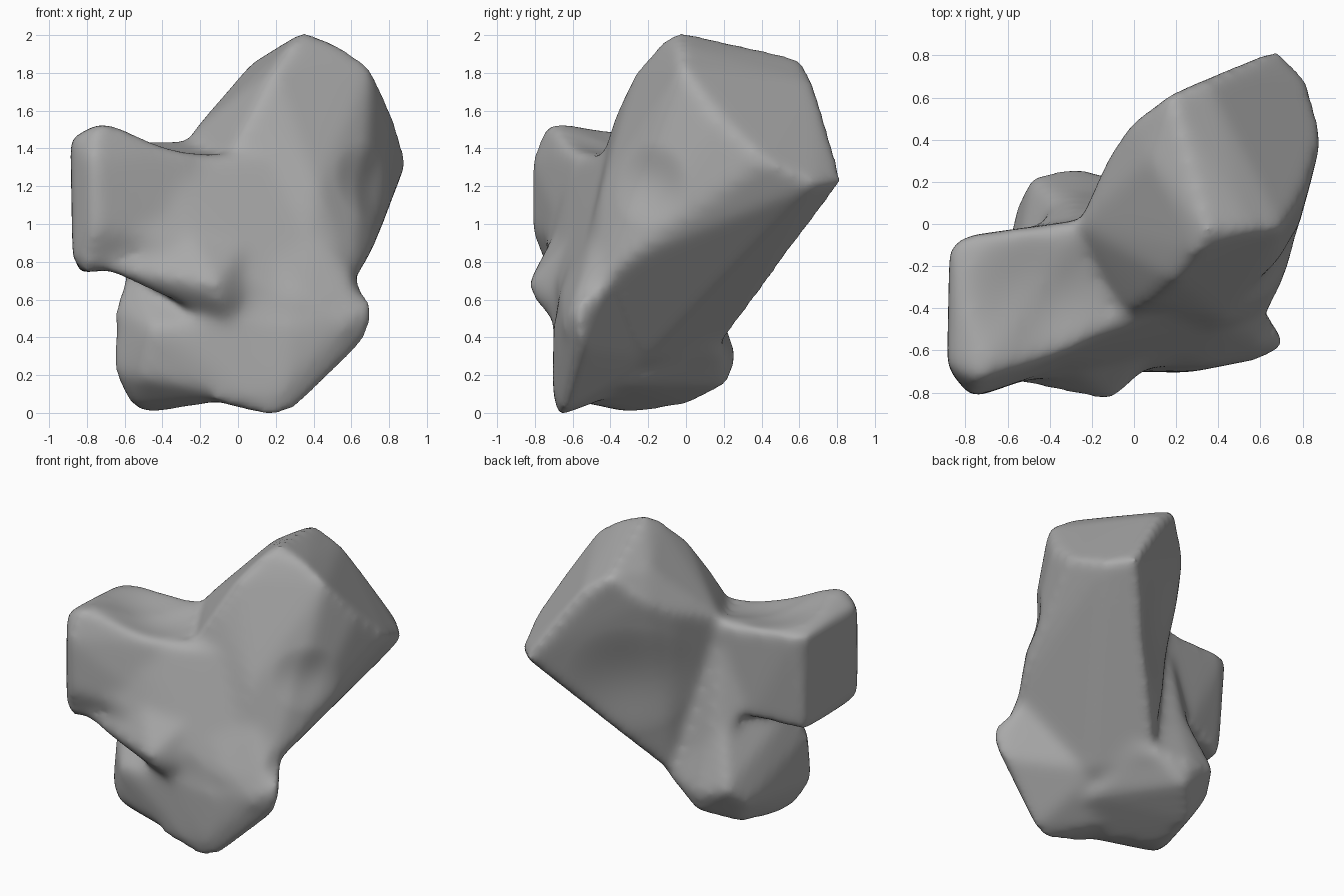
import bpy
import bmesh
from mathutils import Vector

default_cube = bpy.data.objects.get("Cube")
if default_cube:
    bpy.data.objects.remove(default_cube, do_unlink=True)


def add_lobe(builder, corners, swell=.032):
    """Add one convex chunk of stone, swollen a little to allow for wear."""
    points = [Vector(corner) for corner in corners]
    middle = sum(points, Vector()) / len(points)
    verts = [builder.verts.new(point + (point - middle).normalized() * swell)
             for point in points]
    hull = bmesh.ops.convex_hull(builder, input=verts)
    unused = {item for item in hull["geom_interior"] + hull["geom_unused"]
              if isinstance(item, bmesh.types.BMVert)}
    bmesh.ops.delete(builder, geom=list(unused), context="VERTS")


def press_hollow(mesh, centre, radius, push):
    """Press a soft hollow into the stone."""
    for vert in mesh.vertices:
        reach = (vert.co - Vector(centre)).length / radius
        if reach < 1:
            vert.co += Vector(push) * (1 - reach ** 2) ** 2


builder = bmesh.new()

# Tall leaning lobe, rising to the back
add_lobe(builder, [
    (.35, -.03, 2), (.3, -.12, 1.95), (.69, -.02, 1.81), (.54, -.03, 1.92),
    (.2, -.25, 1.8), (.1, -.34, 1.6), (0, -.4, 1.42),
    (.18, .6, 1.86), (.08, .3, 1.83), (0, .46, 1.68), (-.1, .3, 1.57),
    (-.24, 0, 1.46), (.35, .65, 1.74), (.52, .69, 1.52),
    (.67, .81, 1.24), (.81, .67, 1.22), (.87, .4, 1.34),
    (.8, .15, 1.55), (.74, -.02, 1.05), (.69, -.27, .86), (.6, -.46, .7),
    (0, .18, .38), (.2, -.2, .3), (.42, -.42, 1.2),
    (.3, -.62, .5), (-.2, -.6, .6),
])

# Square block on the right side
add_lobe(builder, [
    (-.87, -.66, 1.44), (-.73, -.72, 1.52), (-.86, -.14, 1.43),
    (-.8, -.08, 1.44), (-.76, -.8, 1.33), (-.75, -.8, 1),
    (-.86, -.68, .84), (-.8, -.72, .77), (-.83, -.15, .77),
    (-.5, -.04, .82), (-.25, 0, 1.42), (-.2, -.02, 1),
    (-.1, -.45, 1.34), (-.1, -.58, .85), (-.3, -.58, 1.37),
])

# Chest joining the block to the tall lobe
add_lobe(builder, [
    (-.65, -.76, 1), (-.4, -.62, 1.33), (0, -.41, 1.38), (.25, -.4, 1.35),
    (.1, -.56, 1), (.42, -.48, .98), (.6, -.5, .75), (.3, -.66, .58),
    (-.1, -.7, .8), (-.6, -.7, .8), (-.1, -.1, 1.3), (0, -.1, .7),
], swell=.015)

# Smooth slope from the chest down to the flange
add_lobe(builder, [
    (0, -.7, .4), (.58, -.65, .45), (.62, -.58, .62), (.6, -.45, .8),
    (.1, -.57, .95), (.43, -.49, .95), (.04, -.67, .66), (.35, -.66, .62),
    (.1, -.3, .6), (.5, -.4, .6),
], swell=.015)

# Overhanging ledge with a blunt nose
add_lobe(builder, [
    (-.13, -.82, .69), (-.12, -.79, .62), (-.45, -.73, .77),
    (-.27, -.76, .74), (-.75, -.71, .79), (-.3, -.66, 1), (.08, -.64, .6),
    (-.05, -.68, .48), (.03, -.62, .9), (-.25, -.4, .65), (-.6, -.4, .8),
])

# Lower block, bulging to the back
add_lobe(builder, [
    (-.63, -.44, .55), (-.63, -.47, .22), (-.55, -.4, .06), (-.5, -.6, .2),
    (-.47, -.27, .03), (-.44, 0, .07), (-.54, .07, .25),
    (-.48, .2, .36), (-.28, .24, .3), (-.25, .19, .16),
    (0, .17, .35), (-.28, 0, 1), (-.57, -.35, .75),
    (-.45, -.66, .45), (.05, -.68, .1), (.05, -.68, .5), (.1, -.3, .17),
])

# Column up the back, under the block
add_lobe(builder, [
    (-.28, 0, 1.35), (-.12, .04, .9), (-.02, .15, .5), (-.45, -.02, .9),
    (-.4, .1, .6), (-.3, .2, .4), (-.2, -.3, .6), (-.2, -.3, 1.2),
], swell=.012)

# Belly closing the underside
add_lobe(builder, [
    (0, .15, .3), (.2, 0, .42), (.25, -.35, .27), (-.2, -.2, .1),
    (-.3, .15, .15), (-.2, 0, .7), (.3, .1, .6), (.1, -.5, .15),
], swell=.01)

# Flange along the lower front
add_lobe(builder, [
    (.2, -.67, .01), (.3, -.64, .04), (.41, -.6, .24), (.62, -.54, .35),
    (.69, -.57, .46), (.69, -.57, .58), (.62, -.42, .68), (.6, -.63, .52),
    (.25, -.69, .15), (.3, -.68, .45), (-.1, -.68, .08), (-.1, -.69, .5),
    (.15, -.2, .3), (-.1, -.4, .1),
])

bmesh.ops.recalc_face_normals(builder, faces=builder.faces[:])
rough = bpy.data.meshes.new("boulder_lobes")
builder.to_mesh(rough)
builder.free()

boulder = bpy.data.objects.new("boulder", rough)
bpy.context.collection.objects.link(boulder)

# Fuse the lobes and wear the edges down
fuse = boulder.modifiers.new("fuse", "REMESH")
fuse.mode = "VOXEL"
fuse.voxel_size = .025
wear = boulder.modifiers.new("wear", "SMOOTH")
wear.factor = .5
wear.iterations = 28

depsgraph = bpy.context.evaluated_depsgraph_get()
worn = bpy.data.meshes.new_from_object(boulder.evaluated_get(depsgraph))
boulder.modifiers.clear()
boulder.data = worn
bpy.data.meshes.remove(rough)
worn.name = "boulder"

# Hollows in the block's top, the back face and the side
press_hollow(worn, (-.45, -.36, 1.46), .38, (0, 0, -.07))
press_hollow(worn, (.2, .35, 1.1), .45, (.03, -.03, 0))
press_hollow(worn, (.62, -.15, 1.2), .25, (-.04, .03, 0))

# Stand the stone on the ground
lowest = min(vert.co.z for vert in worn.vertices)
for vert in worn.vertices:
    vert.co.z -= lowest

# Plain grey stone
stone = bpy.data.materials.new("grey_stone")
stone.use_nodes = True
grey = (.4, .4, .4, 1)
stone.diffuse_color = grey
stone.node_tree.nodes["Principled BSDF"].inputs["Base Color"].default_value = grey
worn.materials.clear()
worn.materials.append(stone)
for face in worn.polygons:
    face.material_index = 0
    face.use_smooth = True
